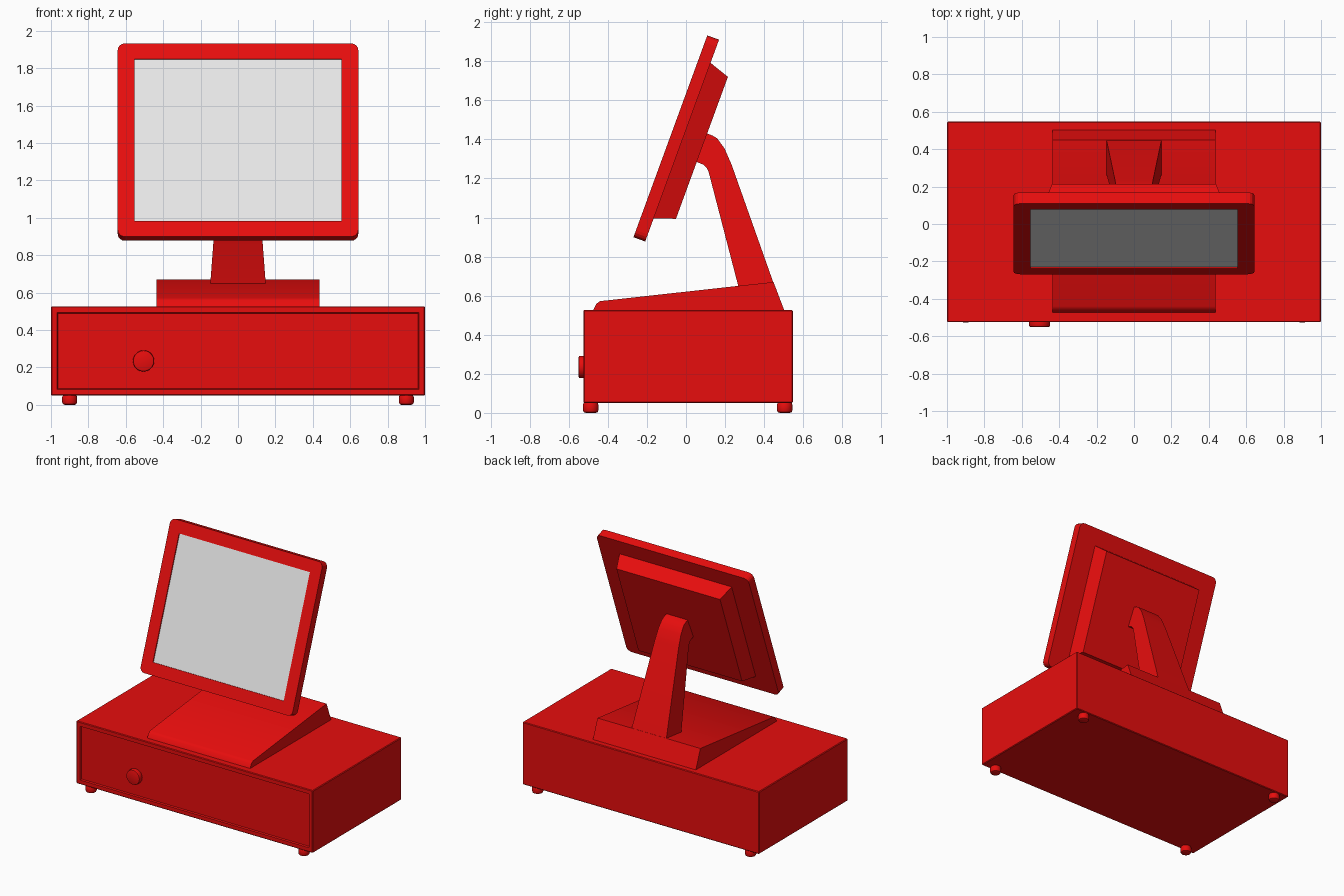
import bpy, bmesh, math
from mathutils import Matrix, Vector

if "Cube" in bpy.data.objects:
    bpy.data.objects.remove(bpy.data.objects["Cube"], do_unlink=True)


def material(name, color):
    m = bpy.data.materials.new(name)
    m.use_nodes = True
    m.diffuse_color = color
    m.node_tree.nodes["Principled BSDF"].inputs["Base Color"].default_value = color
    return m


RED = material("bright red", (0.8, 0.004, 0.004, 1))
GREY = material("pale screen grey", (0.8, 0.8, 0.8, 1))


def finish(bm, name, mat=RED, smooth=False):
    bmesh.ops.recalc_face_normals(bm, faces=bm.faces)
    mesh = bpy.data.meshes.new(name)
    bm.to_mesh(mesh)
    bm.free()
    mesh.materials.append(mat)
    ob = bpy.data.objects.new(name, mesh)
    bpy.context.collection.objects.link(ob)
    bpy.ops.object.select_all(action="DESELECT")
    ob.select_set(True)
    bpy.context.view_layer.objects.active = ob
    if smooth:
        bpy.ops.object.shade_smooth_by_angle(angle=math.radians(35))
    return ob


def box(low, high):
    bm = bmesh.new()
    low, high = Vector(low), Vector(high)
    mat = Matrix.Translation((low + high) / 2) @ Matrix.Diagonal((high - low).to_4d())
    bmesh.ops.create_cube(bm, size=1, matrix=mat)
    return bm


def prism(name, profile, half_width):
    """Sweep a (y, z) profile across x; half_width gives the width at each height."""
    bm = bmesh.new()
    sides = [[bm.verts.new((s * half_width(z), y, z)) for y, z in profile] for s in (-1, 1)]
    for side in sides:
        bm.faces.new(side)
    n = len(profile)
    for i in range(n):
        j = (i + 1) % n
        bm.faces.new((sides[0][i], sides[0][j], sides[1][j], sides[1][i]))
    return finish(bm, name, smooth=True)


def disc(name, center, radius, depth, bevel, axis="Z"):
    bm = bmesh.new()
    bmesh.ops.create_cone(bm, cap_ends=True, segments=20, radius1=radius, radius2=radius, depth=depth)
    rims = [e for e in bm.edges if abs(e.verts[0].co.z - e.verts[1].co.z) < 1e-5]
    bmesh.ops.bevel(bm, geom=rims, offset=bevel, segments=2, affect="EDGES", profile=0.5)
    if axis == "Y":
        bm.transform(Matrix.Rotation(math.pi / 2, 4, "X"))
    bm.transform(Matrix.Translation(center))
    return finish(bm, name, smooth=True)


# Cash drawer cabinet with a shallow sunken drawer front
bm = box((-1, -0.525, 0.05), (1, 0.547, 0.527))
bmesh.ops.bevel(bm, geom=bm.edges[:], offset=0.005, segments=1, affect="EDGES")
front = min(bm.faces, key=lambda f: f.calc_center_median().y)
bmesh.ops.inset_region(bm, faces=[front], thickness=0.04)
bmesh.ops.inset_region(bm, faces=[front], thickness=0.006, depth=-0.012)
finish(bm, "drawer_cabinet")

# Lock knob and feet
disc("drawer_lock", (-0.505, -0.53, 0.235), 0.057, 0.04, 0.008, "Y")
for side, x in (("right", -0.9), ("left", 0.9)):
    for end, y in (("front", -0.488), ("back", 0.505)):
        disc(f"{end}_{side}_foot", (x, y, 0.0275), 0.04, 0.055, 0.014)

# Wedge base and tapering neck
prism("stand_base", [(-0.475, 0.525), (-0.46, 0.558), (-0.44, 0.572), (0.448, 0.67), (0.503, 0.525)],
      lambda z: 0.435)
prism("stand_neck", [(0.27, 0.64), (0.115, 1.237), (0.105, 1.255), (0.09, 1.27), (0.05, 1.287),
                     (0.1, 1.433), (0.135, 1.42), (0.16, 1.405), (0.197, 1.354), (0.233, 1.272),
                     (0.448, 0.665)],
      lambda z: 0.148 - 0.075 * (z - 0.65))

# Monitor parts are made upright, then leaned back
LEAN = Matrix.Translation((0, -0.08, 1.416)) @ Matrix.Rotation(math.radians(-20.1), 4, "X")

# Bezel with rounded corners and a screen opening
bm = box((-0.643, 0, -0.55), (0.643, 0.064, 0.55))
corners = [e for e in bm.edges if abs(e.verts[0].co.y - e.verts[1].co.y) > 0.01]
bmesh.ops.bevel(bm, geom=corners, offset=0.038, segments=4, affect="EDGES", profile=0.5)
bezel = finish(bm, "monitor_bezel")
cutter = finish(box((-0.553, -0.1, -0.46), (0.553, 0.012, 0.46)), "opening_cutter")
cutter.hide_render = True
bpy.context.view_layer.objects.active = bezel
cut = bezel.modifiers.new("opening", "BOOLEAN")
cut.operation = "DIFFERENCE"
cut.solver = "EXACT"
cut.object = cutter
bpy.ops.object.modifier_apply(modifier="opening")
bpy.data.objects.remove(cutter, do_unlink=True)
bezel.matrix_world = LEAN

# Screen plate inside the opening
screen = finish(box((-0.553, 0.008, -0.46), (0.553, 0.014, 0.46)), "screen", GREY)
screen.matrix_world = LEAN

# Rear housing with sloping sides
bm = box((-0.475, 0.06, -0.425), (0.475, 0.172, 0.425))
for v in bm.verts:
    if v.co.y > 0.1:
        v.co.x -= math.copysign(0.037, v.co.x)
        v.co.z -= math.copysign(0.038, v.co.z)
finish(bm, "rear_housing").matrix_world = LEAN
